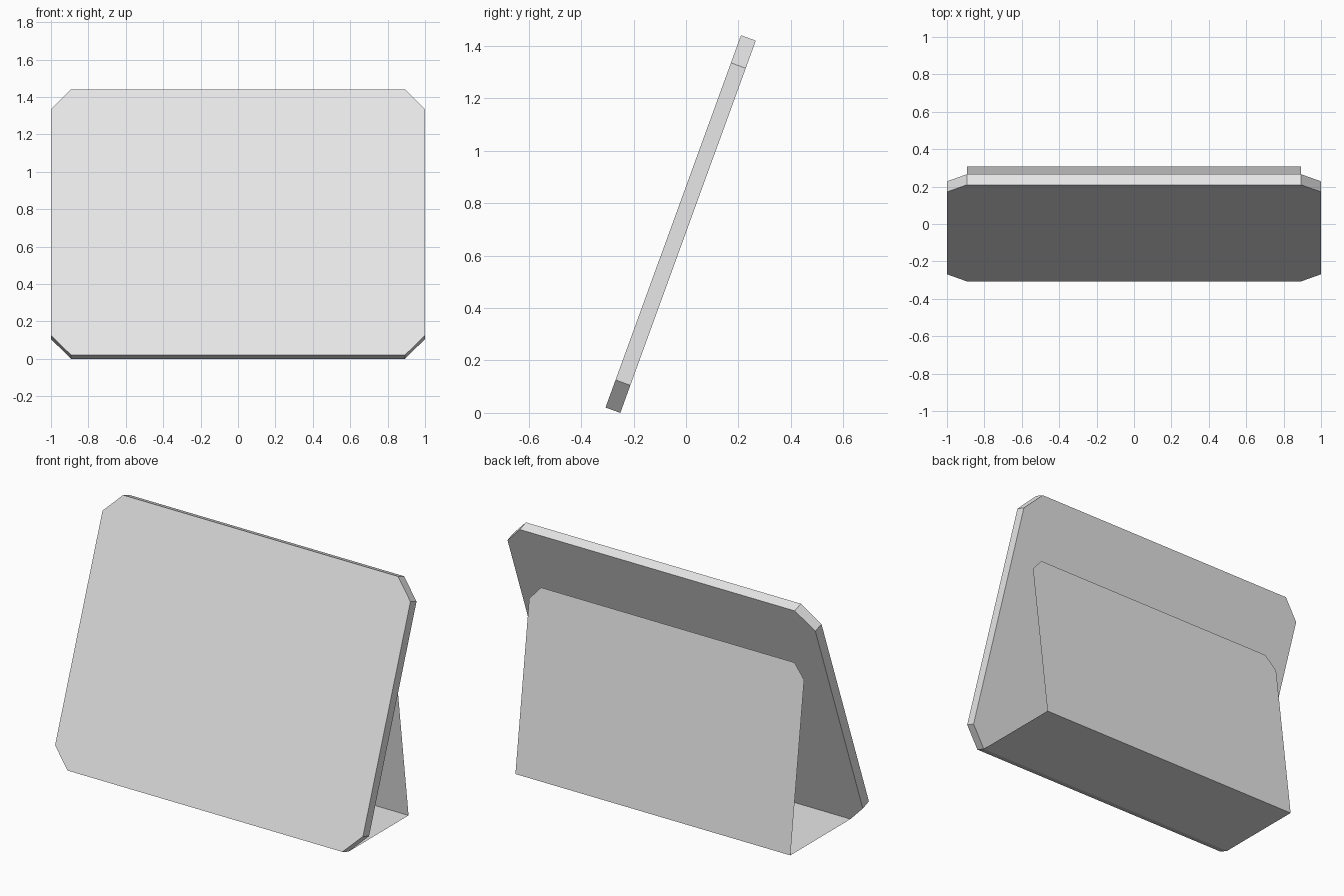
import bpy
import bmesh
from math import radians, sin, cos
from mathutils import Matrix, Vector

cube = bpy.data.objects.get("Cube")
if cube:
    bpy.data.objects.remove(cube, do_unlink=True)

# Single light grey finish
GREY = (0.8, 0.8, 0.8, 1.0)
grey = bpy.data.materials.new("light_grey")
grey.use_nodes = True
grey.diffuse_color = GREY
grey.node_tree.nodes["Principled BSDF"].inputs["Base Color"].default_value = GREY


def outline(half_width, length, top_cut, bottom_cut):
    """Rectangle standing on the x axis with optional cut corners (dx, dz)."""
    right = []
    if bottom_cut:
        right += [(half_width - bottom_cut[0], 0), (half_width, bottom_cut[1])]
    else:
        right += [(half_width, 0)]
    if top_cut:
        right += [(half_width, length - top_cut[1]), (half_width - top_cut[0], length)]
    else:
        right += [(half_width, length)]
    return right + [(-x, z) for x, z in reversed(right)]


def make_sheet(name, points, tilt, origin, thickness=0.0):
    """Flat sheet in the xz plane, thickened toward +y, then leaned and placed."""
    bm = bmesh.new()
    face = bm.faces.new([bm.verts.new((x, 0, z)) for x, z in points])
    if thickness:
        extruded = bmesh.ops.extrude_face_region(bm, geom=[face], use_keep_orig=True)
        moved = [v for v in extruded["geom"] if isinstance(v, bmesh.types.BMVert)]
        bmesh.ops.translate(bm, verts=moved, vec=(0, thickness, 0))
        bmesh.ops.recalc_face_normals(bm, faces=bm.faces)
    else:
        bmesh.ops.reverse_faces(bm, faces=[face])
    matrix = Matrix.Translation(Vector(origin)) @ Matrix.Rotation(radians(tilt), 4, "X")
    bmesh.ops.transform(bm, matrix=matrix, verts=bm.verts)
    mesh = bpy.data.meshes.new(name)
    bm.to_mesh(mesh)
    bm.free()
    mesh.materials.append(grey)
    obj = bpy.data.objects.new(name, mesh)
    bpy.context.collection.objects.link(obj)
    return obj


LEAN = 20
THICK = 0.06
BACK_Y = 0.307
CUT = (0.107, 0.112)

# Leaning front panel with cut corners; its lower back edge rests on the ground
panel_front = (0, -BACK_Y, THICK * sin(radians(LEAN)))
make_sheet("front_panel", outline(1.0, 1.511, CUT, CUT), -LEAN, panel_front, THICK)

# Ground sheet joining the panel to the rear support
panel_back_y = -BACK_Y + THICK * cos(radians(LEAN))
make_sheet("base_sheet", outline(0.893, BACK_Y - panel_back_y, None, None),
           -90, (0, panel_back_y, 0))

# Rear support leaning forward to the panel's back
make_sheet("rear_support", outline(0.893, 1.07, (0.07, 0.08), None),
           7.4, (0, BACK_Y, 0))
